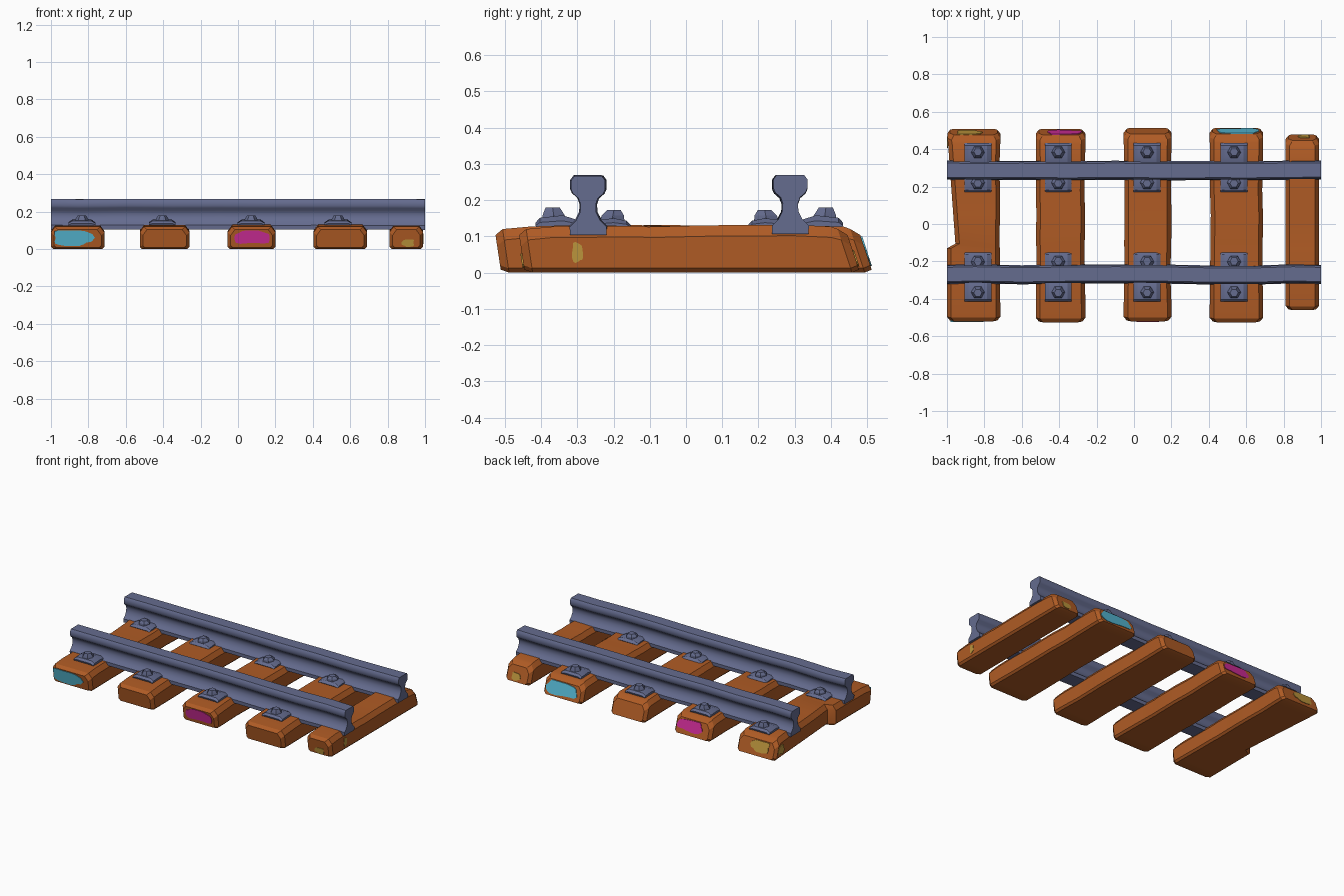
import bpy, bmesh, math, random

if "Cube" in bpy.data.objects:
    bpy.data.objects.remove(bpy.data.objects["Cube"])

random.seed(4)


def material(name, rgb):
    m = bpy.data.materials.new(name)
    m.diffuse_color = (*rgb, 1)
    m.use_nodes = True
    m.node_tree.nodes["Principled BSDF"].inputs["Base Color"].default_value = m.diffuse_color
    return m


WOOD = material("rusty orange wood", (0.43, 0.105, 0.018))
STEEL = material("slate blue steel", (0.13, 0.15, 0.275))
CYAN = material("cyan paint", (0.09, 0.47, 0.64))
PINK = material("magenta paint", (0.60, 0.025, 0.30))
OCHRE = material("ochre paint", (0.50, 0.30, 0.045))


def loft(name, rings, mat, angle=30):
    """Skin a list of equal-length point rings and cap both ends."""
    bm = bmesh.new()
    vs = [[bm.verts.new(p) for p in r] for r in rings]
    n = len(rings[0])
    for a, b in zip(vs, vs[1:]):
        for i in range(n):
            bm.faces.new((a[i], a[(i + 1) % n], b[(i + 1) % n], b[i]))
    bm.faces.new(vs[0])
    bm.faces.new(vs[-1])
    bmesh.ops.recalc_face_normals(bm, faces=bm.faces)
    me = bpy.data.meshes.new(name)
    bm.to_mesh(me)
    bm.free()
    me.materials.append(mat)
    me.shade_smooth()
    me.set_sharp_from_angle(angle=math.radians(angle))
    ob = bpy.data.objects.new(name, me)
    bpy.context.collection.objects.link(ob)
    return ob


# ---- wooden sleepers: left, right, front end, back end
FRONT_SLOPE, BACK_SLOPE = 0.15, 0.33
TIES = [(-1.0, -0.715, -0.505, 0.51), (-0.525, -0.26, -0.51, 0.51),
        (-0.055, 0.20, -0.505, 0.515), (0.405, 0.69, -0.51, 0.515),
        (0.81, 0.99, -0.445, 0.48)]


def section(y, l, r, top, inset, slope):
    """Chamfered cross-section; end rings lean inwards with height."""
    l, r, lo, hi = l + inset, r - inset, inset * 0.5, top - inset * 0.9
    pts = [(l + .012, lo), (r - .012, lo), (r, lo + .012), (r, hi - .03),
           (r - .022, hi), (l + .022, hi), (l, hi - .03), (l, lo + .012)]
    return [(x, y - slope * z, z) for x, z in pts]


for n, (l, r, y0, y1) in enumerate(TIES):
    rings = []
    ys = [y0, y0 + .022, y0 + .08, -.28, -.13, -.105, .05, .18, .3, y1 - .08, y1 - .022, y1]
    for i, y in enumerate(ys):
        from_end = min(i, 11 - i)
        slope = (FRONT_SLOPE if y < 0 else BACK_SLOPE) if from_end < 2 else 0
        inset = 0.016 if from_end == 0 else 0
        top = (0.118, 0.120, 0.127)[min(from_end, 2)]
        a, b = l, r
        if from_end > 2:
            top += random.uniform(-.001, .005)
            if n < 4:
                a += random.uniform(0, .006)
                b -= random.uniform(0, .006)
        if n == 0 and y > -.12:      # split wood along the outer left edge
            a = l + .045 * (y1 - y) / (y1 + .105)
        rings.append(section(y, a, b, top, inset, slope))
    loft(f"sleeper_{n + 1}", rings, WOOD, 25)

# ---- steel rails: half-width and height of the T profile
PROFILE = [(.050, .105), (.051, .128), (.034, .145), (.022, .168), (.021, .190),
           (.027, .207), (.042, .220), (.047, .232), (.047, .256), (.038, .268)]
RAILS = {"front_rail": -.270, "back_rail": .288}
for name, yc in RAILS.items():
    rings = []
    for x in (-1, -.85, -.6, -.35, -.1, .15, .4, .65, .85, 1):
        dy = random.uniform(-.004, .004) if abs(x) < 1 else 0
        dz = random.uniform(-.002, .001)
        half = [(w, z + dz) for w, z in PROFILE]
        rings.append([(x, yc + dy + w, z) for w, z in half] +
                     [(x, yc + dy - w, z) for w, z in reversed(half)])
    loft(name, rings, STEEL, 40)

# ---- rail clips with bolt heads, on both sides of each rail
for name, yc in RAILS.items():
    for n, x in enumerate((-.835, -.405, .07, .535)):
        for side in (-1, 1):
            outer = side * yc > 0
            reach = .145 if outer else .118
            lift = .008 if outer else 0
            label = f"{name}_clip_{n + 1}_{'outer' if outer else 'inner'}"
            prof = [(.03, .115), (reach - .008, .115), (reach, .130 + lift),
                    (reach - .012, .143 + lift), (.07, .150 + lift), (.03, .145)]
            rings = []
            for dx, k in ((-.072, .65), (-.05, 1), (.05, 1), (.072, .65)):
                rings.append([(x + dx, yc + side * d, .115 + (z - .115) * k)
                              for d, z in prof])
            loft(label, rings, STEEL, 25)
            # hexagonal bolt leaning away from the rail
            rings = []
            for z, rad, lean in ((.13, .040, 0), (.157, .036, .002), (.172 + lift, .022, .005)):
                rings.append([(x + rad * math.cos(t * math.pi / 3),
                               yc + side * (reach - .052 + lean) + rad * math.sin(t * math.pi / 3),
                               z) for t in range(6)])
            loft(label + "_bolt", rings, STEEL, 25)


# ---- ragged paint patches, as thin plates on the sleeper faces
def blob(u, z, ru, rz, seed):
    pts = []
    for i in range(18):
        t = i * math.tau / 18
        k = 1 + .10 * math.sin(3 * t + seed) + .07 * math.sin(5 * t + 2 * seed)
        c, s = math.cos(t), math.sin(t)
        # squarish outline
        pts.append((u + ru * k * math.copysign(abs(c) ** .7, c),
                    max(.012, min(.1, z + rz * k * math.copysign(abs(s) ** .7, s)))))
    return pts


def end_patch(name, tie, back, u, z, ru, rz, mat):
    l, r, y0, y1 = TIES[tie]
    y, slope, s = (y1, BACK_SLOPE, 1) if back else (y0, FRONT_SLOPE, -1)
    pts = [(max(l + .018, min(r - .018, a)), b) for a, b in blob(u, z, ru, rz, tie + 1)]
    loft(name, [[(a, y - slope * b + s * d, b) for a, b in pts]
                for d in (-.003, .004)], mat)


end_patch("front_cyan_patch", 0, False, -.885, .06, .105, .042, CYAN)
end_patch("front_magenta_patch", 2, False, .075, .063, .095, .036, PINK)
end_patch("front_ochre_patch", 4, False, .91, .032, .033, .02, OCHRE)
end_patch("back_ochre_patch", 0, True, -.885, .068, .065, .034, OCHRE)
end_patch("back_magenta_patch", 1, True, -.375, .066, .09, .034, PINK)
end_patch("back_cyan_patch", 3, True, .56, .062, .11, .042, CYAN)
end_patch("back_small_ochre_patch", 4, True, .91, .04, .03, .022, OCHRE)

# patches on the outer long sides
for name, x, y, ry in (("left_ochre_patch", -.997, .435, .03), ("right_ochre_patch", .99, -.30, .015)):
    pts = blob(y, .055, ry, .027, 2)
    loft(name, [[(x + d, a, b) for a, b in pts] for d in (-.003, .003)], OCHRE)
